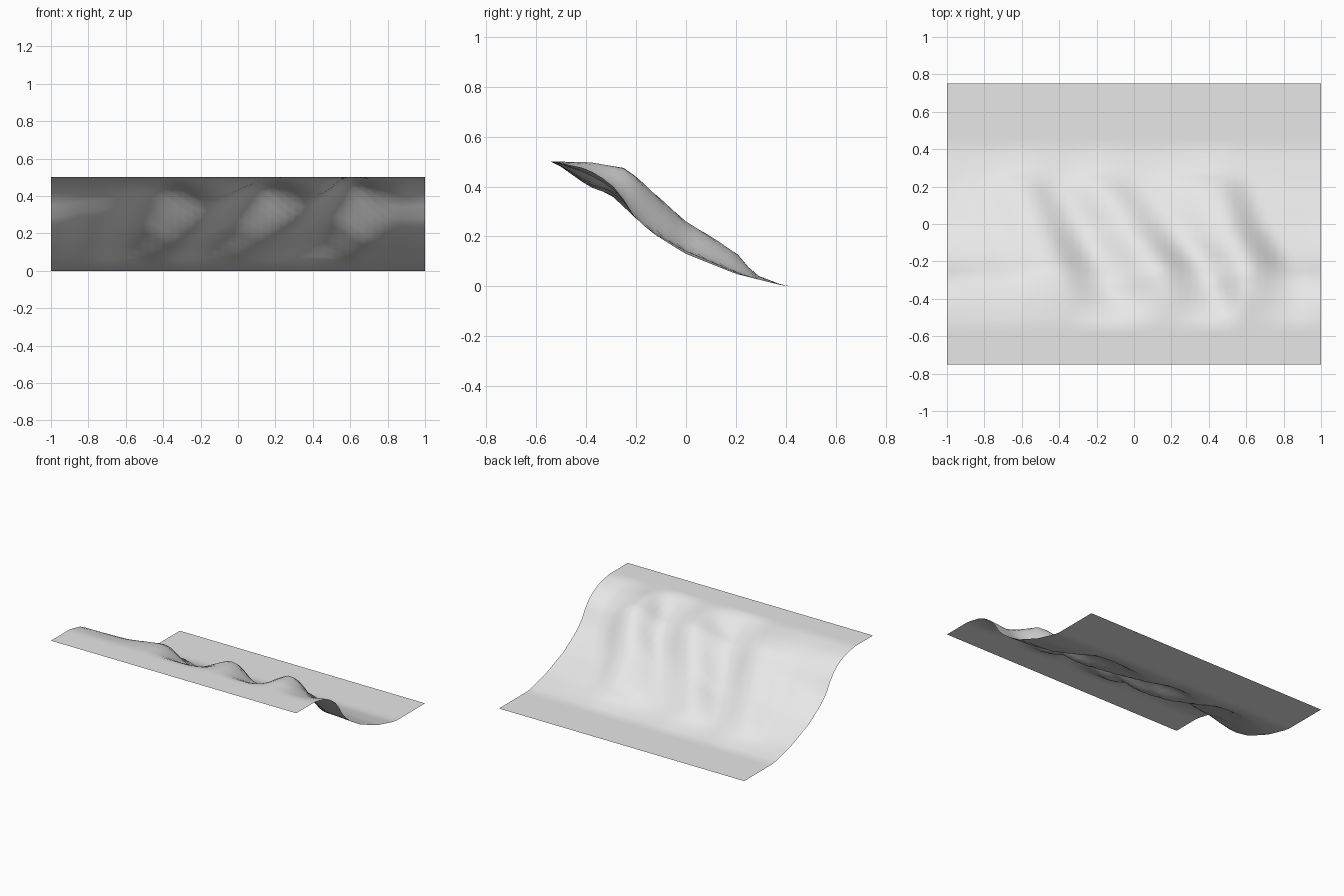
import bpy
import bmesh

if "Cube" in bpy.data.objects:
    bpy.data.objects.remove(bpy.data.objects["Cube"], do_unlink=True)

# Slope profiles as (y, z): the deepest gully and the tallest ridge
GULLY = [(-.53, .5), (-.39, .4), (-.3, .36), (-.2, .25), (-.13, .2), (0, .13), (.2, .05), (.4, 0)]
RIDGE = [(-.39, .5), (-.24, .475), (-.2, .44), (0, .26), (.1, .2), (.22, .12), (.27, .05), (.4, 0)]

# Features across the cliff: x, then ridge strength, at each row height
ROWS = [-.4, -.2, 0, .2]
FEATURES = [
    ([-1, -1, -1, -1], [.7, .1, 0, 0]),
    ([-.75, -.75, -.8, -.82], [.65, .35, .3, .2]),
    ([-.38, -.43, -.52, -.6], [.8, .75, .75, .8]),
    ([-.12, -.2, -.3, -.4], [0, .1, .1, .1]),
    ([.17, .12, -.03, -.17], [.85, .9, .8, .8]),
    ([.43, .34, .19, .04], [.1, .2, .3, .2]),
    ([.6, .6, .5, .44], [1, 1, 1, 1]),
    ([.87, .85, .72, .64], [.5, .1, .1, .1]),
    ([1, 1, 1, 1], [.7, .1, 0, 0]),
]


def sample(points, t, smooth=False):
    """Interpolate (position, value) points, clamped at both ends."""
    if t <= points[0][0]:
        return points[0][1]
    for (a, va), (b, vb) in zip(points, points[1:]):
        if t <= b:
            f = (t - a) / (b - a)
            if smooth:
                f = f * f * (3 - 2 * f)
            return va + (vb - va) * f
    return points[-1][1]


def height(x, y):
    across = [(sample(list(zip(ROWS, xs)), y), sample(list(zip(ROWS, ws)), y))
              for xs, ws in FEATURES]
    strength = sample(across, x, smooth=True)
    low, high = sample(GULLY, y), sample(RIDGE, y)
    return low + (high - low) * strength


# Cliff sheet: plateau in front, eroded slope, low ground behind
bm = bmesh.new()
bmesh.ops.create_grid(bm, x_segments=48, y_segments=36, size=1)
for v in bm.verts:
    v.co.y *= .75
    v.co.z = height(v.co.x, v.co.y)
mesh = bpy.data.meshes.new("cliff_terrain")
bm.to_mesh(mesh)
bm.free()
cliff = bpy.data.objects.new("cliff_terrain", mesh)
bpy.context.collection.objects.link(cliff)

# Plain grey rock
rock = bpy.data.materials.new("light_grey_rock")
rock.use_nodes = True
grey = (.8, .8, .8, 1)
rock.diffuse_color = grey
rock.node_tree.nodes["Principled BSDF"].inputs["Base Color"].default_value = grey
mesh.materials.append(rock)
mesh.shade_smooth()
